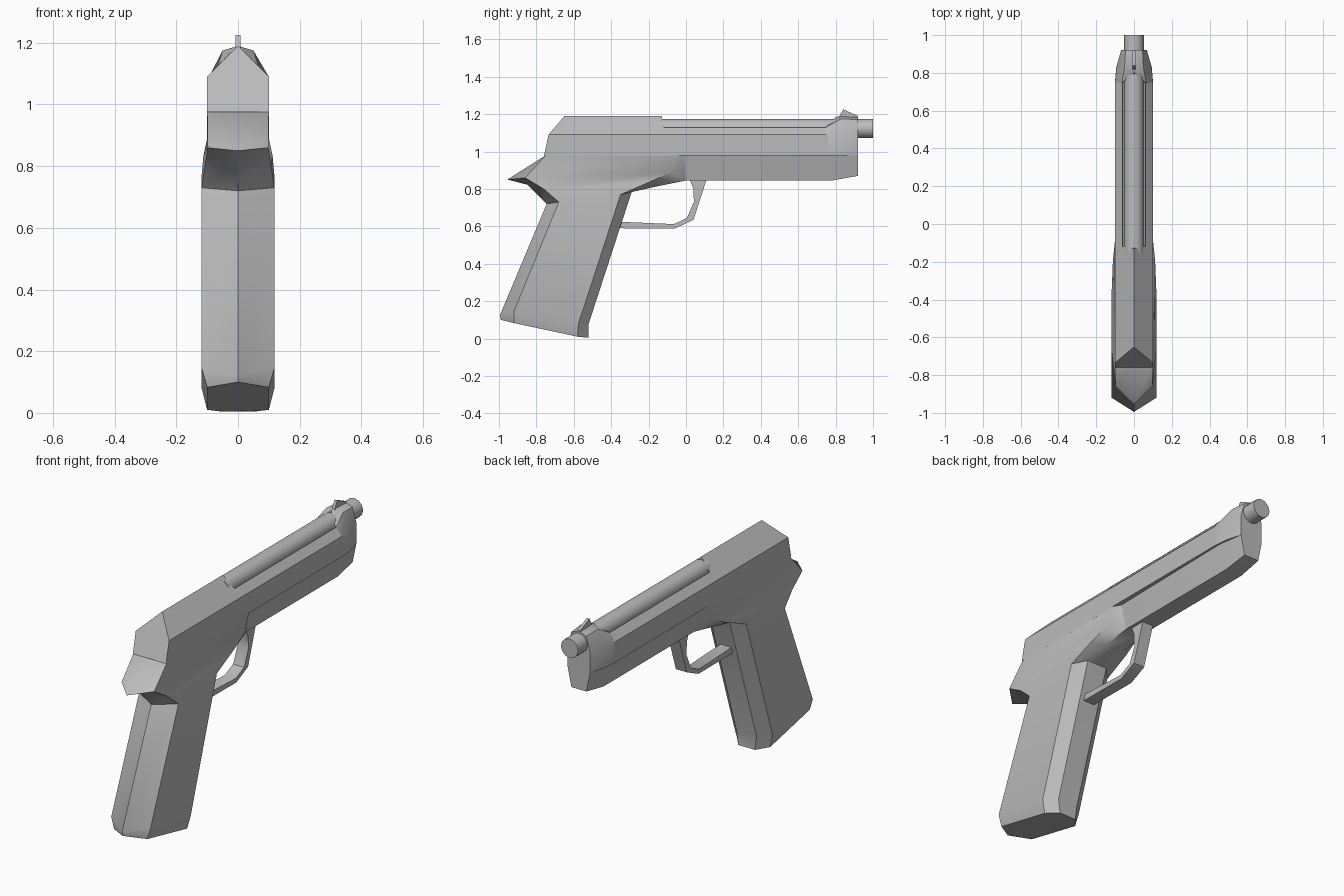
import bpy, bmesh, math
from mathutils import Matrix

cube = bpy.data.objects.get("Cube")
if cube:
    bpy.data.objects.remove(cube, do_unlink=True)

GREY = (0.5, 0.5, 0.5, 1)
mat = bpy.data.materials.new("gunmetal grey")
mat.use_nodes = True
mat.diffuse_color = GREY
bsdf = mat.node_tree.nodes["Principled BSDF"]
bsdf.inputs["Base Color"].default_value = GREY
bsdf.inputs["Roughness"].default_value = 0.6


def finish(name, bm, angle=35):
    bmesh.ops.recalc_face_normals(bm, faces=bm.faces[:])
    mesh = bpy.data.meshes.new(name)
    bm.to_mesh(mesh)
    bm.free()
    mesh.materials.append(mat)
    ob = bpy.data.objects.new(name, mesh)
    bpy.context.scene.collection.objects.link(ob)
    bpy.ops.object.select_all(action='DESELECT')
    ob.select_set(True)
    bpy.context.view_layer.objects.active = ob
    bpy.ops.object.shade_smooth_by_angle(angle=math.radians(angle))
    return ob


def loft(name, half_rings, angle=35):
    """Bridge a row of rings; each is given as its +x half and mirrored."""
    bm = bmesh.new()
    rings = []
    for half in half_rings:
        ring = half + [(-x, y, z) for x, y, z in reversed(half) if x > 0]
        rings.append([bm.verts.new(p) for p in ring])
    n = len(rings[0])
    for a, b in zip(rings, rings[1:]):
        for i in range(n):
            j = (i + 1) % n
            bm.faces.new((a[i], a[j], b[j], b[i]))
    bm.faces.new(rings[0])
    bm.faces.new(rings[-1])
    return finish(name, bm, angle)


def section(y, points):
    return [(x, y, z) for x, z in points]


def plate(name, profile, half_width):
    """Side profile (y, z) given thickness across x."""
    bm = bmesh.new()
    face = bm.faces.new([bm.verts.new((-half_width, y, z)) for y, z in profile])
    out = bmesh.ops.extrude_face_region(bm, geom=[face])["geom"]
    bmesh.ops.translate(bm, vec=(2 * half_width, 0, 0),
                        verts=[v for v in out if isinstance(v, bmesh.types.BMVert)])
    return finish(name, bm)


# Grip and rear frame: rings run back centre, back side, front side, front strap
loft("grip_and_rear_frame", [
    [(0, -0.99, 0.10), (0.10, -0.92, 0.083), (0.10, -0.58, 0.01), (0.05, -0.52, 0.004)],
    [(0, -0.995, 0.125), (0.118, -0.92, 0.145), (0.118, -0.575, 0.08), (0.06, -0.52, 0.08)],
    [(0, -0.745, 0.72), (0.118, -0.68, 0.73), (0.118, -0.35, 0.77), (0.06, -0.29, 0.785)],
    [(0, -0.85, 0.825), (0.108, -0.76, 0.80), (0.112, -0.20, 0.835), (0.055, -0.15, 0.815)],
    [(0, -0.955, 0.85), (0.098, -0.86, 0.86), (0.10, -0.08, 0.89), (0.05, 0.0, 0.845)],
    [(0, -0.755, 0.97), (0.10, -0.75, 0.98), (0.10, -0.05, 0.98), (0.07, 0.0, 0.98)],
], 40)

# Front frame under the slide
loft("front_frame", [
    section(-0.05, [(0.075, 0.98), (0.05, 0.845)]),
    section(0.78, [(0.09, 0.98), (0.05, 0.845)]),
    section(0.92, [(0.068, 0.98), (0.045, 0.87)]),
])

# Rear of the slide with a ridged top
loft("slide_rear", [
    [(0.10, -0.76, 0.975), (0.10, -0.735, 1.09), (0, -0.65, 1.19)],
    [(0.10, -0.11, 0.975), (0.10, -0.11, 1.09), (0, -0.13, 1.19)],
], 25)

# Open-topped front of the slide
trough = [(0.10, 0.978), (0.10, 1.09), (0.062, 1.128), (0.058, 1.08)]
loft("slide_front", [section(-0.12, trough), section(0.76, trough)], 25)

# Muzzle block
loft("muzzle_block", [
    [(0.10, 0.76, 0.978), (0.10, 0.75, 1.09), (0.065, 0.745, 1.128), (0, 0.80, 1.185)],
    section(0.83, [(0.094, 0.978), (0.094, 1.09), (0.05, 1.175), (0, 1.19)]),
    section(0.92, [(0.068, 0.978), (0.068, 1.09), (0.045, 1.17), (0, 1.185)]),
])

# Barrel
bm = bmesh.new()
bmesh.ops.create_cone(bm, cap_ends=True, segments=12, radius1=0.052, radius2=0.052, depth=1.15,
                      matrix=Matrix.Translation((0, 0.425, 1.123)) @ Matrix.Rotation(math.pi / 2, 4, 'X'))
finish("barrel", bm, 40)

# Front sight
plate("front_sight", [(0.81, 1.17), (0.84, 1.226), (0.92, 1.19), (0.92, 1.16)], 0.008)

# Trigger guard
plate("trigger_guard", [
    (0.11, 0.85), (0.04, 0.635), (-0.06, 0.588), (-0.37, 0.59), (-0.37, 0.625),
    (-0.065, 0.612), (0.005, 0.645), (0.042, 0.73), (0.04, 0.80), (0.02, 0.85)], 0.033)
